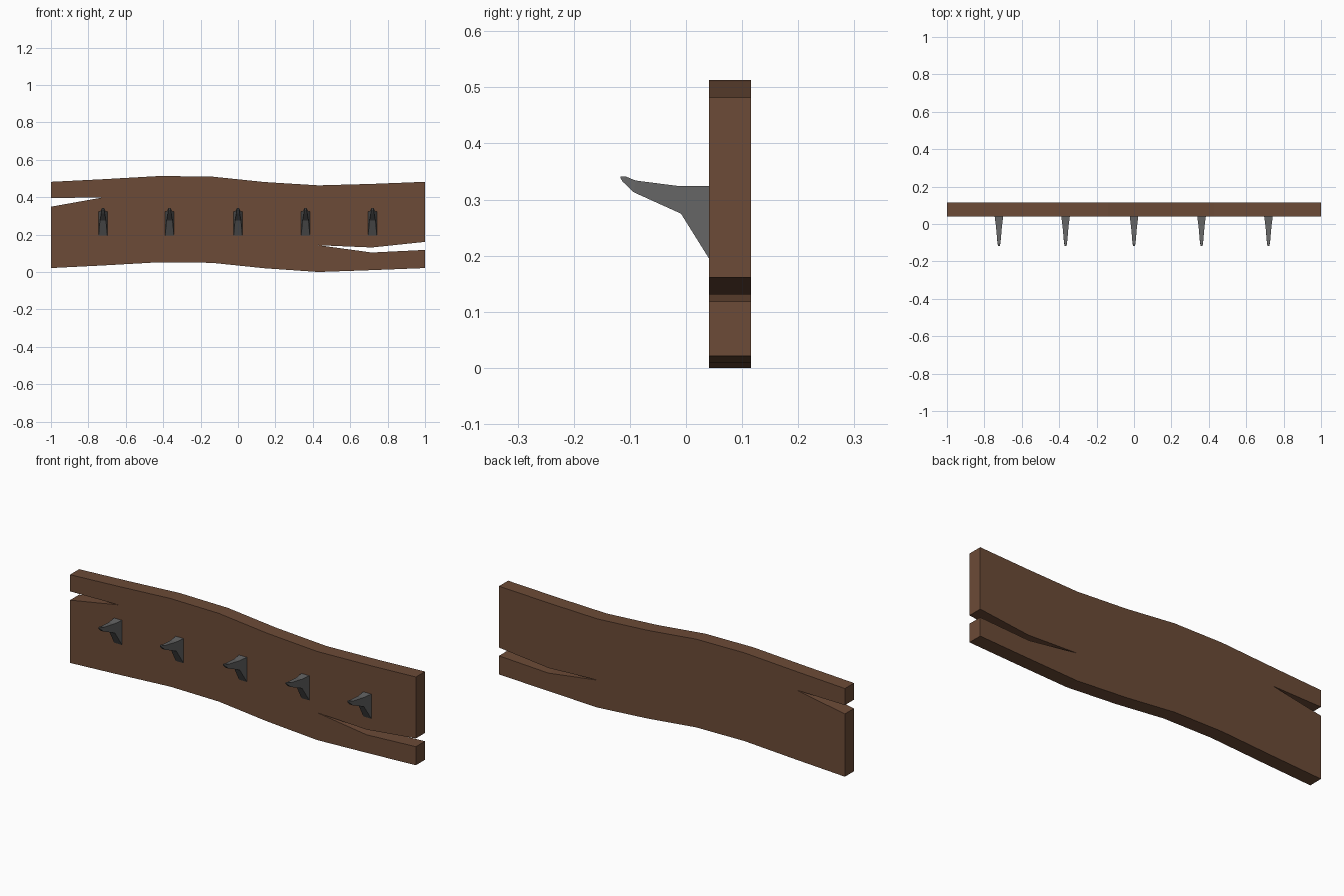
import bpy, bmesh

if "Cube" in bpy.data.objects:
    bpy.data.objects.remove(bpy.data.objects["Cube"])


def make_object(name, verts, faces, mat):
    mesh = bpy.data.meshes.new(name)
    mesh.from_pydata(verts, [], faces)
    bm = bmesh.new()
    bm.from_mesh(mesh)
    bmesh.ops.recalc_face_normals(bm, faces=bm.faces)
    bm.to_mesh(mesh)
    bm.free()
    mesh.materials.append(mat)
    obj = bpy.data.objects.new(name, mesh)
    bpy.context.collection.objects.link(obj)
    return obj


def material(name, color):
    mat = bpy.data.materials.new(name)
    mat.diffuse_color = (*color, 1)
    mat.use_nodes = True
    mat.node_tree.nodes["Principled BSDF"].inputs["Base Color"].default_value = mat.diffuse_color
    return mat


wood = material("wood", (0.15, 0.07, 0.038))
iron = material("iron", (0.13, 0.13, 0.13))

# Wavy plank with a split in each end: front outline, extruded in depth
top = [(-1, .482), (-.72, .496), (-.42, .513), (-.14, .51),
       (.14, .481), (.43, .463), (.72, .471), (1, .482)]
right_split = [(1, .161), (.715, .131), (.43, .143), (.715, .104), (1, .118)]
bottom = [(x, z - .461) for x, z in reversed(top)]
bottom[2] = (.43, 0)
left_split = [(-1, .349), (-.72, .399), (-1, .395)]
outline = top + right_split + bottom + left_split
n = len(outline)
verts = [(x, y, z) for y in (.041, .116) for x, z in outline]
faces = [tuple(range(n)), tuple(range(2 * n - 1, n - 1, -1))]
faces += [(i, (i + 1) % n, (i + 1) % n + n, i + n) for i in range(n)]
make_object("plank", verts, faces, wood)

# Tapered hooks: sections of top (y, z), bottom (y, z), half width
sections = [((.041, .324), (.041, .195), .023),
            ((-.012, .324), (-.009, .275), .016),
            ((-.09, .334), (-.093, .313), .009),
            ((-.107, .341), (-.113, .332), .006),
            ((-.117, .341), (-.117, .339), .004)]
for k, cx in enumerate((-.722, -.366, 0, .361, .719)):
    verts, faces = [], []
    for (ty, tz), (by, bz), w in sections:
        verts += [(cx - w, ty, tz), (cx + w, ty, tz),
                  (cx + w, by, bz), (cx - w, by, bz)]
    for s in range(len(sections) - 1):
        for i in range(4):
            a, b = s * 4 + i, s * 4 + (i + 1) % 4
            faces.append((a, b, b + 4, a + 4))
    e = len(verts)
    faces += [(0, 1, 2, 3), (e - 4, e - 3, e - 2, e - 1)]
    make_object(f"hook_{k + 1}", verts, faces, iron)
